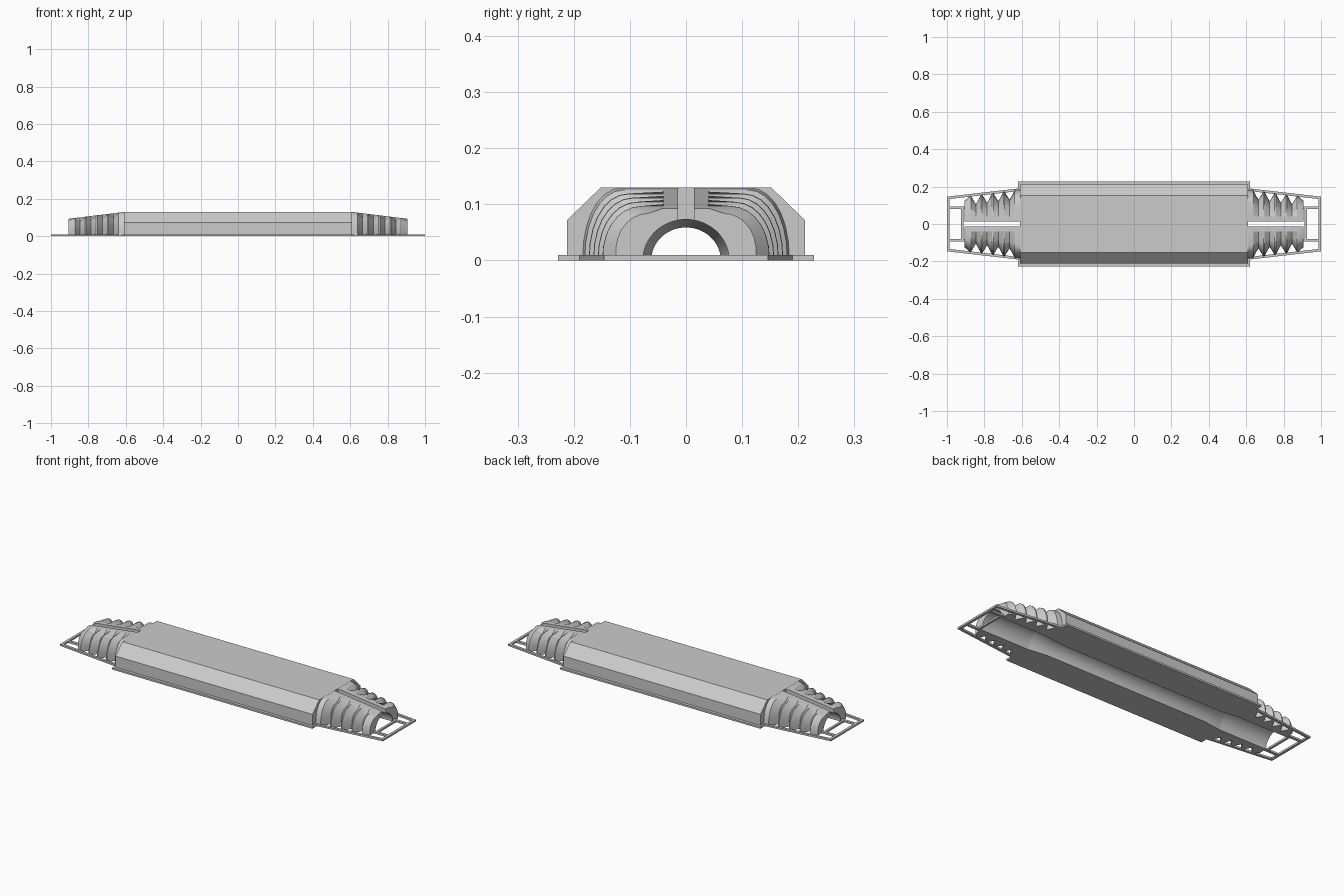
import bpy, bmesh, math

cube = bpy.data.objects.get("Cube")
if cube:
    bpy.data.objects.remove(cube)

grey = bpy.data.materials.new("plain_grey")
grey.use_nodes = True
GREY = (0.6, 0.6, 0.6, 1)
grey.diffuse_color = GREY
grey.node_tree.nodes["Principled BSDF"].inputs["Base Color"].default_value = GREY


def loft(name, loops):
    """Skin closed loops of points and cap both ends."""
    bm = bmesh.new()
    rings = [[bm.verts.new(p) for p in loop] for loop in loops]
    n = len(rings[0])
    for a, b in zip(rings, rings[1:]):
        for i in range(n):
            j = (i + 1) % n
            bm.faces.new((a[i], a[j], b[j], b[i]))
    bm.faces.new(rings[0])
    bm.faces.new(rings[-1])
    bmesh.ops.recalc_face_normals(bm, faces=bm.faces)
    mesh = bpy.data.meshes.new(name)
    bm.to_mesh(mesh)
    bm.free()
    mesh.materials.append(grey)
    obj = bpy.data.objects.new(name, mesh)
    bpy.context.collection.objects.link(obj)
    bpy.ops.object.select_all(action='DESELECT')
    obj.select_set(True)
    bpy.context.view_layer.objects.active = obj
    bpy.ops.object.shade_smooth_by_angle(angle=math.radians(20))
    return obj


def plate(name, corners, thick=0.01):
    return loft(name, [[(x, y, z) for x, y in corners] for z in (0, thick)])


def box_plate(name, x0, x1, y0, y1):
    return plate(name, [(x0, y0), (x1, y0), (x1, y1), (x0, y1)])


# Chamfered main body with a half-round bore that flares at both ends
def body_loop(x, radius):
    outer = [(0.212, 0), (0.212, 0.072), (0.152, 0.13)]
    shell = [(-y, z) for y, z in outer] + outer[::-1]
    steps = 32
    bore = [(radius * math.cos(math.pi * i / steps),
             0.95 * radius * math.sin(math.pi * i / steps)) for i in range(steps + 1)]
    return [(x, y, z) for y, z in shell + bore]


loft("main_body", [body_loop(x, r) for x, r in
                   ((-0.61, 0.077), (-0.5, 0.062), (0.5, 0.062), (0.61, 0.077))])


# Tapered ribbed sleeve: one half section, with grooves fading out near the top slot
def rib_loop(x, groove, sx, sy):
    t = (x - 0.605) / 0.3
    width = 0.185 - 0.04 * t
    height = 0.13 - 0.037 * t
    slot = 0.014
    flat = width - 0.07
    pts = [(slot, height), (0.04, height)]
    steps = 7
    for i in range(steps + 1):
        a = math.pi / 2 * (1 - i / steps)
        y = flat + (width - flat) * math.cos(a)
        z = height * math.sin(a) ** 0.9 if i < steps else 0
        dy = groove * (0.4 + 0.6 * i / steps)
        dz = groove * 0.45 * math.sin(a)
        pts.append((y - dy, max(z - dz, 0)))
    r = 0.077
    start = math.acos(slot / r)
    for i in range(13):
        a = start * i / 12
        pts.append((r * math.cos(a), 0.95 * r * math.sin(a)))
    return [(sx * x, sy * y, z) for y, z in pts]


RIBS = 5
PITCH = 0.3 / RIBS
for sx, end in ((1, "left"), (-1, "right")):
    for sy, side in ((1, "back"), (-1, "front")):
        tag = f"{end}_{side}"
        loops = []
        for k in range(RIBS):
            x = 0.605 + k * PITCH
            loops.append(rib_loop(x, 0.0 if k == 0 else 0.05, sx, sy))
            loops.append(rib_loop(x + PITCH * 0.45, 0, sx, sy))
            loops.append(rib_loop(x + PITCH * 0.55, 0, sx, sy))
        loops.append(rib_loop(0.905, 0.02, sx, sy))
        loft("ribbed_sleeve_" + tag, loops)

        # Tapering side rail of the end frame
        plate("side_rail_" + tag, [(sx * x, sy * y) for x, y in
              ((0.6, 0.178), (0.6, 0.192), (1.0, 0.146), (1.0, 0.132))])
        # Short rail of the inner frame
        box_plate("inner_rail_" + tag, sx * 0.9, sx * 0.99, sy * 0.08, sy * 0.094)
        # Flange return at the body end
        box_plate("flange_end_" + tag, sx * 0.605, sx * 0.62, sy * 0.178, sy * 0.228)

    # Cross bars of the end frame
    box_plate("end_bar_" + end, sx * 0.986, sx * 1.0, -0.14, 0.14)
    box_plate("inner_bar_" + end, sx * 0.912, sx * 0.924, -0.09, 0.09)

# Long base flanges
for sy, side in ((1, "back"), (-1, "front")):
    box_plate("base_flange_" + side, -0.62, 0.62, sy * 0.205, sy * 0.228)
